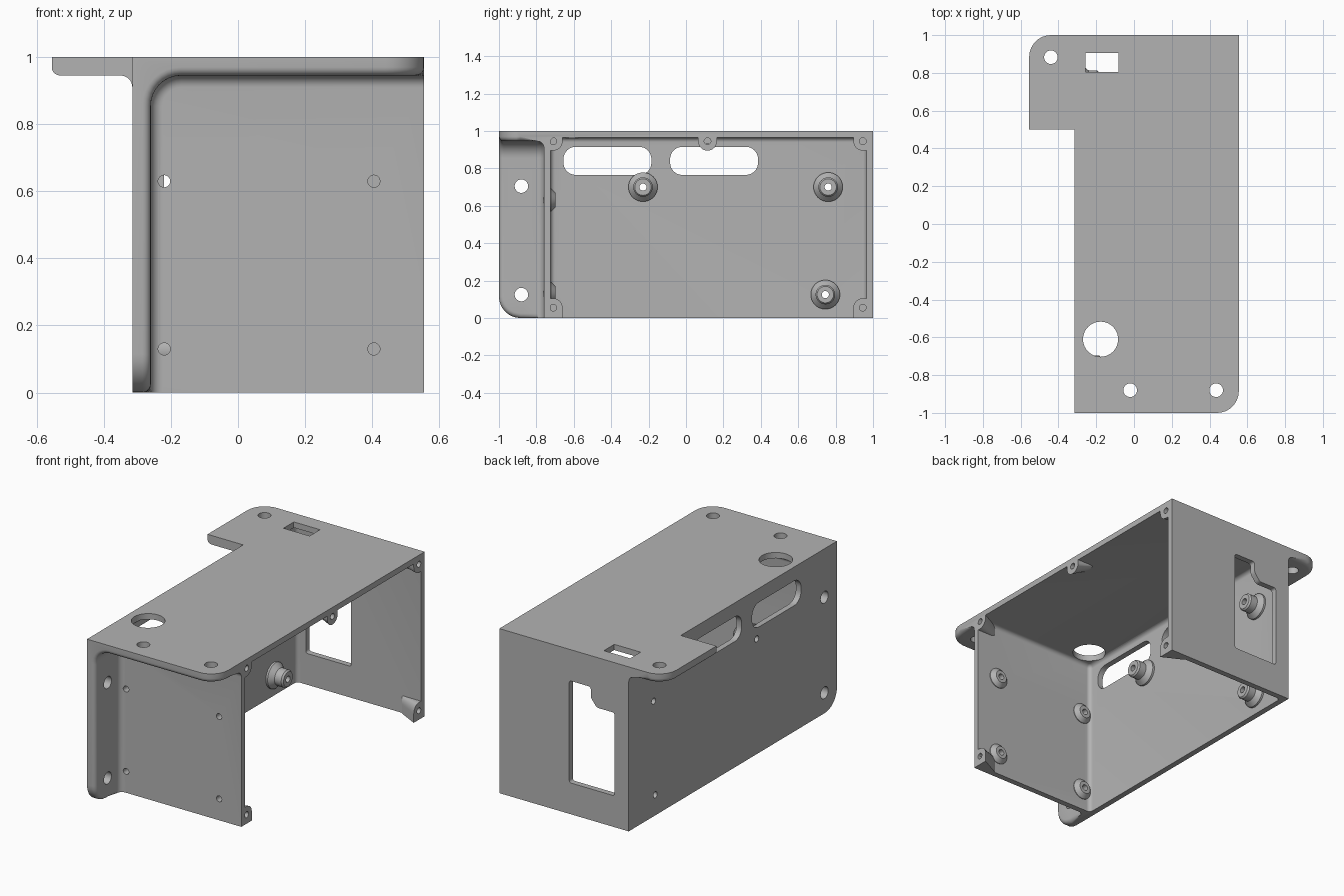
import bpy, bmesh, math
from mathutils import Vector, Matrix

if "Cube" in bpy.data.objects:
    bpy.data.objects.remove(bpy.data.objects["Cube"])

grey = bpy.data.materials.new("plain grey")
grey.use_nodes = True
grey.diffuse_color = (0.45, 0.45, 0.45, 1)
grey.node_tree.nodes["Principled BSDF"].inputs["Base Color"].default_value = (0.45, 0.45, 0.45, 1)

LEFT, RIGHT, TOP = -0.315, 0.555, 1.0
WALL, FRONT = 0.035, -0.76
LIP_X, LIP_Z = -0.26, 0.945
AXES = {"X": Vector((1, 0, 0)), "Y": Vector((0, 1, 0)), "Z": Vector((0, 0, 1))}


def finish(name, bm):
    bmesh.ops.recalc_face_normals(bm, faces=bm.faces)
    mesh = bpy.data.meshes.new(name)
    bm.to_mesh(mesh)
    bm.free()
    mesh.materials.append(grey)
    obj = bpy.data.objects.new(name, mesh)
    bpy.context.collection.objects.link(obj)
    return obj


def round_edges(bm, test, radius, segments=8):
    edges = [e for e in bm.edges if test((e.verts[0].co + e.verts[1].co) / 2, e)]
    bmesh.ops.bevel(bm, geom=edges, offset=radius, segments=segments, profile=0.5, affect="EDGES")


def block(name, lo, hi, *rounds, shape=None):
    lo, hi = Vector(lo), Vector(hi)
    bm = bmesh.new()
    bmesh.ops.create_cube(bm, size=1)
    for v in bm.verts:
        v.co = (lo + hi) / 2 + v.co * (hi - lo)
    for test, radius in rounds:
        round_edges(bm, test, radius)
    if shape:
        shape(bm)
    return finish(name, bm)


def combine(target, tool, operation="DIFFERENCE"):
    mod = target.modifiers.new("join", "BOOLEAN")
    mod.operation, mod.object, mod.solver = operation, tool, "EXACT"
    graph = bpy.context.evaluated_depsgraph_get()
    mesh = bpy.data.meshes.new_from_object(target.evaluated_get(graph))
    target.modifiers.clear()
    target.data = mesh
    bpy.data.objects.remove(tool)


def drill(target, axis, centre, radius, depth):
    bm = bmesh.new()
    turn = AXES["Z"].rotation_difference(AXES[axis]).to_matrix().to_4x4()
    bmesh.ops.create_cone(bm, cap_ends=True, segments=40, radius1=radius, radius2=radius,
                          depth=depth, matrix=Matrix.Translation(centre) @ turn)
    combine(target, finish("drill", bm))


def soften_lip(obj, test, radius):
    bm = bmesh.new()
    bm.from_mesh(obj.data)
    bmesh.ops.remove_doubles(bm, verts=bm.verts, dist=0.0001)
    round_edges(bm, lambda m, e: len(e.link_faces) == 2 and e.calc_face_angle() > 0.5 and test(m),
                radius, 5)
    bm.to_mesh(obj.data)
    bm.free()


def along(e, axis):
    return abs((e.verts[1].co - e.verts[0].co).normalized().dot(AXES[axis])) > 0.99


# Shell with rounded flange corners
body = block("housing_shell", (LEFT, -1, 0), (RIGHT, 1, TOP),
             (lambda m, e: m.y < -0.9 and (along(e, "Z") and m.x > 0.5
                                           or along(e, "X") and m.z < 0.1), 0.115))
# Space in front of the front wall, leaving the two mounting flanges
combine(body, block("front_space", (LIP_X, -2, -1), (2, FRONT, LIP_Z),
                    (lambda m, e: along(e, "Y") and m.x < 0 and m.z > 0.5, 0.09),
                    (lambda m, e: abs(m.y - FRONT) < 0.001 and m.x < 1.9 and m.z > -0.9, 0.035)))
soften_lip(body, lambda m: m.y < FRONT - 0.036 and m.z < 0.98 and m.x > LEFT + 0.02, 0.025)
# Open cavity
combine(body, block("cavity", (LEFT + WALL, FRONT + WALL, -1), (2, 1 - WALL, TOP - WALL),
                    (lambda m, e: m.x < 1.9 and m.z > -0.9, 0.025)))

# Side mounting tab
tab = block("mounting_tab", (-0.555, 0.5, 0.85), (LEFT + 0.02, 1, TOP),
            (lambda m, e: along(e, "Z") and m.x < -0.5 and m.y > 0.9, 0.115))
combine(tab, block("tab_space", (-1, 0, 0), (LEFT, 2, LIP_Z),
                   (lambda m, e: along(e, "Y") and m.x > -0.5 and m.z > 0.5, 0.035)))
soften_lip(tab, lambda m: abs(m.z - LIP_Z) < 0.001 and m.x < LEFT - 0.036 and m.y > 0.51, 0.025)
drill(tab, "Z", (-0.44, 0.883, 0.97), 0.036, 0.3)

# Flange holes, cable holes and wall slots
for x in (-0.02, 0.435):
    drill(body, "Z", (x, -0.88, 0.97), 0.036, 0.2)
for z in (0.125, 0.705):
    drill(body, "X", (-0.29, -0.88, z), 0.036, 0.2)
drill(body, "Z", (-0.177, -0.61, 0.98), 0.093, 0.1)
for y in (FRONT + 0.01, 0.98):
    drill(body, "Y", (-0.17, 0.855, y), 0.0905, 0.1)
for y in (-0.42, 0.15):
    combine(body, block("slot", (-0.5, y - 0.235, 0.765), (-0.2, y + 0.235, 0.915),
                        (lambda m, e: along(e, "X"), 0.065)))

# Back window with a stepped corner beside the cable hole
window = [(0.085, 0.19), (0.085, 0.81), (-0.06, 0.81), (-0.06, 0.745),
          (-0.1, 0.695), (-0.22, 0.695), (-0.22, 0.19)]
bm = bmesh.new()
face = bm.faces.new([bm.verts.new((x, 0.9, z)) for x, z in window])
push = bmesh.ops.extrude_face_region(bm, geom=[face])["geom"]
bmesh.ops.translate(bm, vec=(0, 0.2, 0), verts=[v for v in push if isinstance(v, bmesh.types.BMVert)])
round_edges(bm, lambda m, e: along(e, "Y"), 0.014, 4)
combine(body, finish("window_cutter", bm))


def standoff(name, axis, base, profile):
    # Profile is radius and height, closed around the bore
    bm = bmesh.new()
    verts = [bm.verts.new((r, 0, h)) for r, h in profile]
    edges = [bm.edges.new((v, verts[i - 1])) for i, v in enumerate(verts)]
    bmesh.ops.spin(bm, geom=verts + edges, cent=(0, 0, 0), axis=(0, 0, 1), angle=math.tau, steps=40)
    bmesh.ops.remove_doubles(bm, verts=bm.verts, dist=0.0001)
    turn = AXES["Z"].rotation_difference(AXES[axis]).to_matrix().to_4x4()
    bmesh.ops.transform(bm, matrix=Matrix.Translation(base) @ turn, verts=bm.verts)
    return finish(name, bm)


# Tall standoffs on the side wall
parts = [body, tab]
tall = [(0.019, -0.005), (0.078, -0.005), (0.078, 0.012), (0.052, 0.04),
        (0.052, 0.085), (0.044, 0.095), (0.019, 0.095)]
for i, (y, z) in enumerate([(-0.23, 0.7), (0.76, 0.7), (0.745, 0.125)]):
    drill(body, "X", (LEFT, y, z), 0.019, 0.2)
    parts.append(standoff(f"side_standoff_{i + 1}", "X", (LEFT + WALL, y, z), tall))

# Short bosses on the front wall
short = [(0.018, -0.005), (0.062, -0.005), (0.062, 0.004), (0.038, 0.028), (0.018, 0.028)]
for x in (-0.22, 0.405):
    for z in (0.13, 0.63):
        drill(body, "Y", (x, FRONT, z), 0.018, 0.2)
        parts.append(standoff("front_boss", "Y", (x, FRONT + WALL, z), short))


def lug(name, y, z, side, level):
    # Side and level point to the walls the lug grows from; zero means none
    lo = [0.43, y - 0.05, z - 0.05]
    hi = [RIGHT, y + 0.05, z + 0.05]
    if side:
        (lo if side < 0 else hi)[1] = y + side * 0.03
    (lo if level < 0 else hi)[2] = z + level * (0.055 if level < 0 else 0.035)

    def taper(bm):
        for v in bm.verts:
            if v.co.x < 0.5:
                if side:
                    wall_y = y + side * 0.025
                    v.co.y = wall_y + (v.co.y - wall_y) * 0.15
                else:
                    wall_z = hi[2]
                    v.co.z = wall_z + (v.co.z - wall_z) * 0.15

    obj = block(name, lo, hi,
                (lambda m, e: along(e, "X") and (m.y - y) * side <= 0.001
                 and (m.z - z) * level < 0, 0.0495), shape=taper)
    drill(obj, "X", (RIGHT, y, z), 0.018, 0.12)
    return obj


# Cover screw lugs around the open rim
for y, side in ((-0.71, -1), (0.945, 1)):
    for z, level in ((0.055, -1), (0.945, 1)):
        parts.append(lug("cover_lug", y, z, side, level))
parts.append(lug("middle_cover_lug", 0.115, 0.945, 0, 1))

bpy.ops.object.select_all(action="DESELECT")
for obj in parts:
    obj.select_set(True)
bpy.context.view_layer.objects.active = body
bpy.ops.object.shade_smooth_by_angle(angle=math.radians(30))
